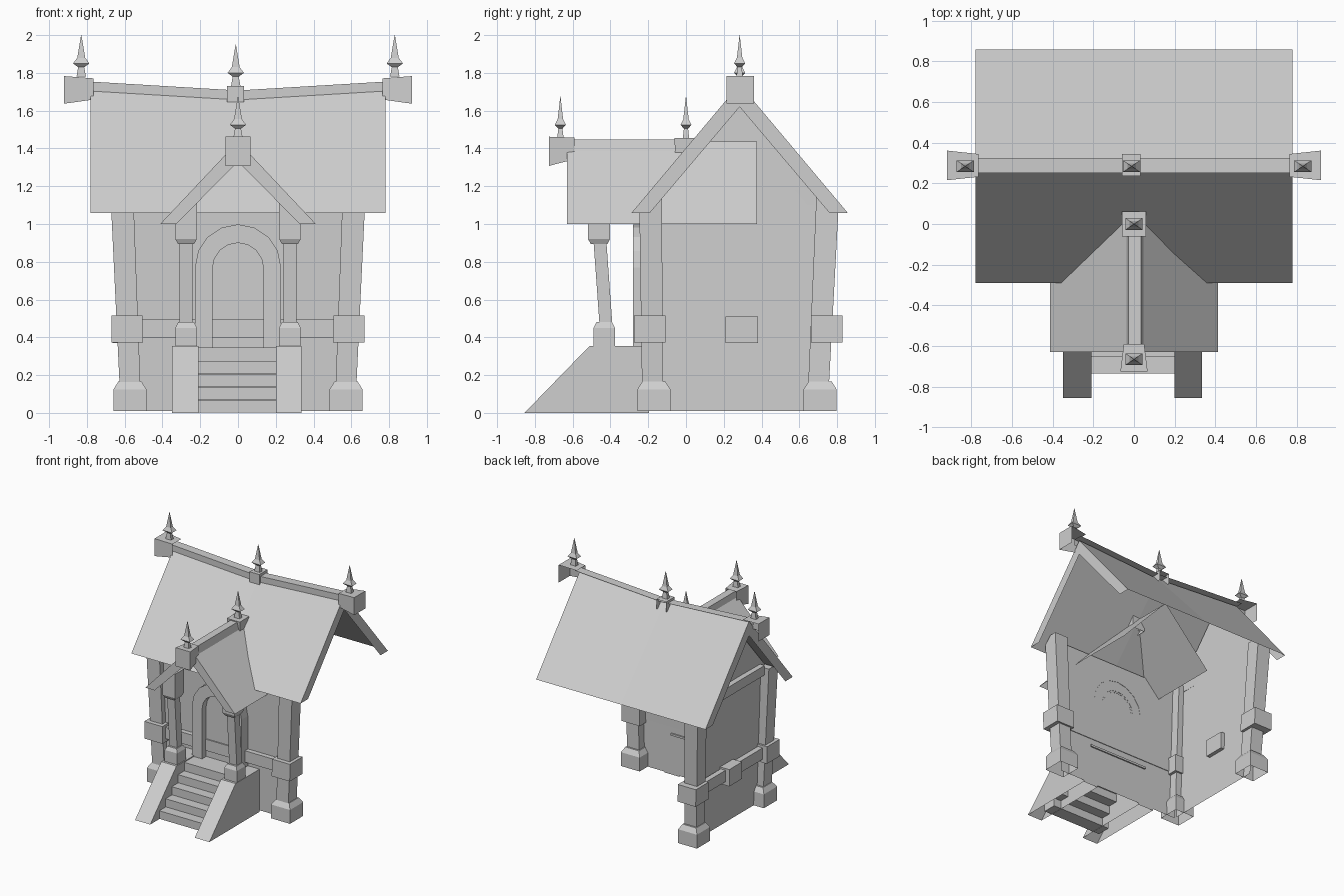
import bpy, bmesh, math

old = bpy.data.objects.get("Cube")
if old:
    bpy.data.objects.remove(old, do_unlink=True)

grey = bpy.data.materials.new("plain_grey")
grey.use_nodes = True
grey.diffuse_color = (0.62, 0.62, 0.62, 1)
grey.node_tree.nodes["Principled BSDF"].inputs["Base Color"].default_value = (0.62, 0.62, 0.62, 1)


def loft(name, rings, drop=(), first=True, last=True):
    """Join rings of points with quads, leaving out dropped sides; optionally close the two ends."""
    bm = bmesh.new()
    rows = [[bm.verts.new(p) for p in ring] for ring in rings]
    n = len(rows[0])
    for a, b in zip(rows, rows[1:]):
        for i in range(n):
            if i not in drop:
                j = (i + 1) % n
                bm.faces.new((a[i], a[j], b[j], b[i]))
    if first:
        bm.faces.new(rows[0])
    if last:
        bm.faces.new(rows[-1])
    bmesh.ops.recalc_face_normals(bm, faces=bm.faces)
    return finish(name, bm)


def finish(name, bm):
    mesh = bpy.data.meshes.new(name)
    bm.to_mesh(mesh)
    bm.free()
    mesh.materials.append(grey)
    ob = bpy.data.objects.new(name, mesh)
    bpy.context.collection.objects.link(ob)
    return ob


def sheet(name, points):
    bm = bmesh.new()
    bm.faces.new([bm.verts.new(p) for p in points])
    return finish(name, bm)


def tower(name, levels, bottom=True, drop=()):
    """Stack of rectangles, each (x, y, half_x, half_y, z)."""
    return loft(name, [[(x - a, y - b, z), (x + a, y - b, z), (x + a, y + b, z), (x - a, y + b, z)]
                       for x, y, a, b, z in levels], drop=drop, first=bottom)


def box(name, x0, x1, y0, y1, z0, z1):
    c = ((x0 + x1) / 2, (y0 + y1) / 2, (x1 - x0) / 2, (y1 - y0) / 2)
    return tower(name, [c + (z0,), c + (z1,)])


def finial(name, x, y, z):
    profile = ((0, 0.025), (0.05, 0.016), (0.07, 0.043), (0.1, 0.021), (0.22, 0.001))
    tower(name, [(x, y, r, r * 0.68, z + h) for h, r in profile])


def gable(half, eave, apex):
    return [(-half, eave), (0, apex), (half, eave)]


SQUARE = ((-1, -1), (1, -1), (1, 1), (-1, 1))
UNDER_AND_BACK = (0, 1)

# Main roof: a sheet with a sagging ridge and a bargeboard at each end
RY = 0.284
EDGE, BOARD = gable(0.574, 1.057, 1.74), gable(0.477, 1.057, 1.62)
loft("main_roof", [[(x, RY + u, z) for u, z in section]
                   for x, section in ((-0.78, BOARD), (-0.78, EDGE), (0, gable(0.574, 1.057, 1.69)),
                                      (0.78, EDGE), (0.78, BOARD))],
     drop=(2,), first=False, last=False)

# Ridge trim, open underneath and behind
loft("main_ridge_beam", [[(x, 0.287 + u * 0.037, zm - 0.025 + v * 0.025) for u, v in SQUARE]
                         for x, zm in ((-0.8, 1.755), (0, 1.707), (0.8, 1.755))],
     drop=UNDER_AND_BACK, first=False, last=False)
tower("ridge_centre_block", [(-0.013, 0.29, 0.045, 0.055, z) for z in (1.645, 1.73)], bottom=False, drop=(2,))
finial("ridge_centre_finial", -0.012, RY, 1.73)
for s, side in ((1, "left"), (-1, "right")):
    loft(side + "_ridge_end_block", [[(s * x, 0.288 + u * h, zc + v * h) for u, v in SQUARE]
                                     for x, h, zc in ((0.765, 0.056, 1.715), (0.92, 0.073, 1.71))],
         drop=UNDER_AND_BACK, first=False)
    finial(side + "_ridge_finial", s * 0.83, RY, 1.78)

# Porch roof with a bargeboard in front
EDGE, BOARD = gable(0.412, 1.0, 1.437), gable(0.327, 1.0, 1.33)
loft("porch_roof", [[(u, y, z) for u, z in section]
                    for y, section in ((-0.63, BOARD), (-0.63, EDGE), (0.375, EDGE))],
     drop=(2,), first=False, last=False)
tower("porch_ridge_beam", [(0.004, -0.285, 0.046, 0.335, 1.375), (0.004, -0.285, 0.031, 0.335, 1.447)],
      bottom=False)
loft("porch_front_block", [[(u * h, y, zc + v * h * 1.15) for u, v in SQUARE]
                           for y, h, zc in ((-0.59, 0.05, 1.40), (-0.725, 0.067, 1.385))], first=False)
tower("porch_back_block", [(0, 0, 0.055, 0.055, 1.35), (0, 0, 0.06, 0.062, 1.455)], bottom=False)
finial("porch_front_finial", 0, -0.665, 1.455)
finial("porch_back_finial", 0, 0, 1.455)

# Walls: only the front and the right side are closed
sheet("front_wall", [(-0.56, -0.19, 0.01), (0.56, -0.19, 0.01), (0.575, -0.2, 1.14), (-0.575, -0.2, 1.14)])
sheet("right_wall", [(-0.565, -0.17, 0.01), (-0.565, 0.7, 0.01), (-0.6, 0.745, 1.15),
                     (-0.6, RY, 1.7), (-0.6, -0.185, 1.15)])
box("front_rail", -0.56, 0.56, -0.235, -0.188, 0.4, 0.495)
box("right_rail", -0.63, -0.585, -0.15, 0.72, 0.4, 0.495)
box("right_rail_block", -0.665, -0.545, 0.21, 0.38, 0.37, 0.51)
box("right_gable_beam", -0.64, -0.595, -0.12, 0.68, 1.1, 1.18)

# Leaning corner posts with bases and middle blocks
for name, s, yb, ym, yt, inward in (("front_left", 1, -0.17, -0.192, -0.187, 0.03),
                                    ("front_right", -1, -0.17, -0.192, -0.187, 0.03),
                                    ("back_right", -1, 0.71, 0.745, 0.748, -0.03)):
    x = s * 0.572
    tower(name + "_post_base", [(x, yb, 0.087, 0.087, 0.01), (x, yb, 0.087, 0.087, 0.125),
                                (x, yb, 0.062, 0.062, 0.165)], bottom=False)
    tower(name + "_post", [(x, yb - 0.008, 0.055, 0.055, 0.15), (s * 0.612, yt, 0.06, 0.06, 1.095),
                           (s * 0.614, yt + inward, 0.06, 0.03, 1.155)], bottom=False)
    tower(name + "_post_block", [(s * 0.586, ym, 0.083, 0.083, 0.372), (s * 0.588, ym, 0.083, 0.083, 0.515)])

# Porch columns
for s, side in ((1, "left"), (-1, "right")):
    x = s * 0.275
    tower(side + "_column_base", [(x, -0.433, 0.057, 0.057, 0.35), (x, -0.433, 0.057, 0.057, 0.45),
                                  (x, -0.433, 0.042, 0.042, 0.48)])
    tower(side + "_column", [(x, -0.424, 0.035, 0.034, 0.47), (x, -0.455, 0.035, 0.034, 0.9)])
    tower(side + "_column_cap", [(x, -0.46, 0.042, 0.044, 0.893), (x, -0.46, 0.057, 0.058, 0.92),
                                 (x, -0.46, 0.057, 0.058, 1.07), (s * 0.25, -0.46, 0.032, 0.058, 1.12)])

# Stairs between sloping side walls that are open underneath
for x0, x1, side in ((-0.35, -0.21, "right"), (0.2, 0.335, "left")):
    loft(side + "_stair_wall", [[(x, y, z) for y, z in ((-0.855, 0), (-0.51, 0.355), (-0.195, 0.355), (-0.195, 0))]
                                for x in (x0, x1)], drop=(3,))
RISE, RUN = 0.069, 0.082
for i in range(4):
    y = -0.735 + i * RUN
    box("step_%d" % (i + 1), -0.27, 0.27, y, y + RUN + 0.03, i * RISE + 0.002, (i + 1) * RISE)
y = -0.735 + 4 * RUN
box("top_riser", -0.27, 0.27, y, y + 0.05, 4 * RISE, 0.34)
box("landing_slab", -0.27, 0.27, y, -0.182, 0.33, 0.347)


# Arched doorway
def arch(r, z_spring, z_floor, y, n=8):
    pts = [(r * math.cos(math.pi * i / n), y, z_spring + r * math.sin(math.pi * i / n)) for i in range(n + 1)]
    return [(r, y, z_floor)] + pts + [(-r, y, z_floor)]


BACK, FRONT = -0.196, -0.28
outer = [arch(0.228, 0.77, 0.34, y) for y in (BACK, FRONT)]
inner = [arch(0.135, 0.765, 0.34, y) for y in (FRONT, BACK)]
loft("door_frame", outer + inner, first=False, last=False)
loft("door", [arch(0.15, 0.765, 0.34, y) for y in (BACK, -0.225)], first=False)
